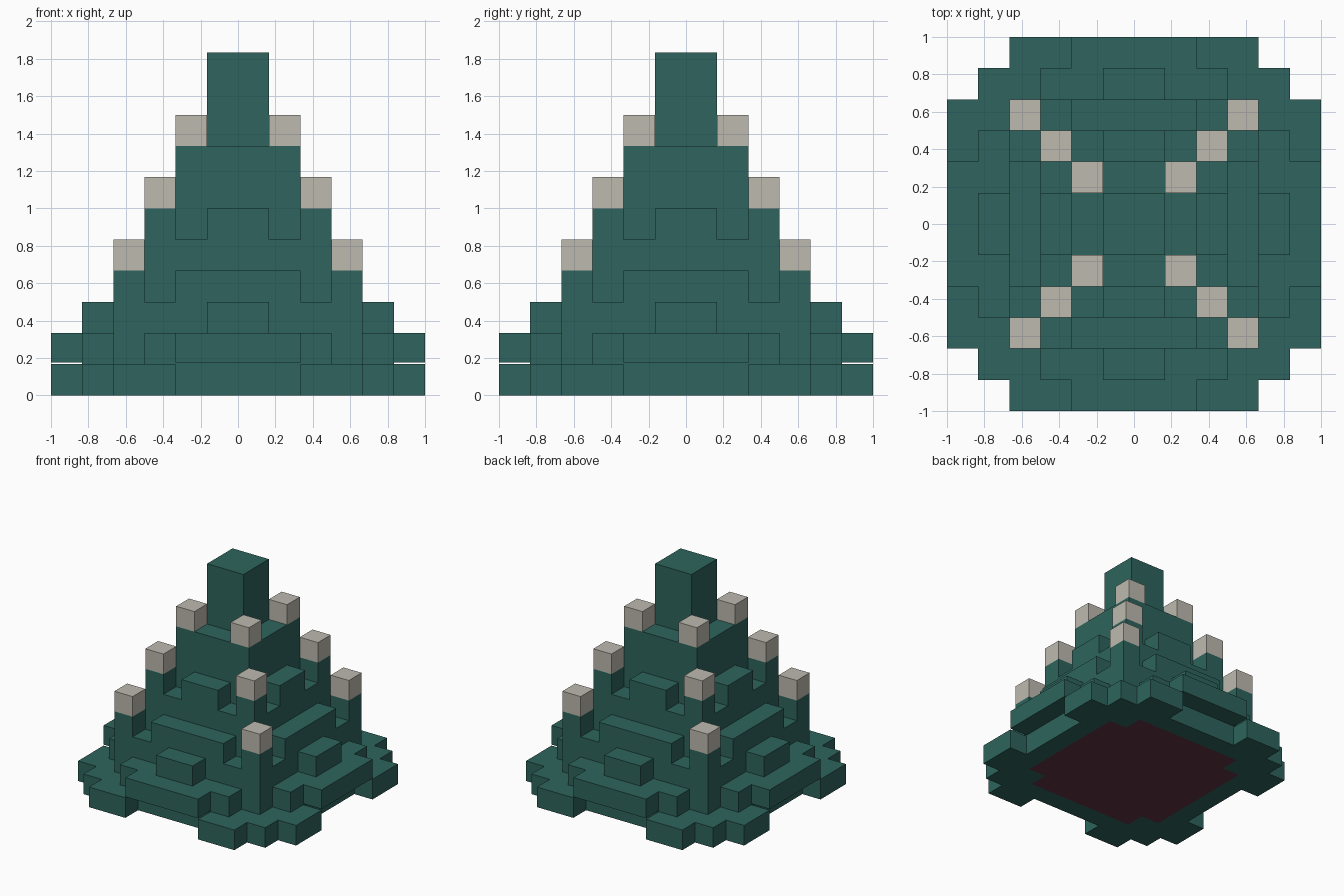
import bpy
import bmesh
from mathutils import Vector

U = 1 / 6  # size of one block

cube = bpy.data.objects.get("Cube")
if cube:
    bpy.data.objects.remove(cube, do_unlink=True)


def material(name, rgb):
    """Flat material from an 8-bit sRGB colour."""
    linear = [((c / 255 + 0.055) / 1.055) ** 2.4 for c in rgb] + [1]
    mat = bpy.data.materials.new(name)
    mat.use_nodes = True
    mat.diffuse_color = linear
    bsdf = mat.node_tree.nodes["Principled BSDF"]
    bsdf.inputs["Base Color"].default_value = linear
    bsdf.inputs["Roughness"].default_value = 0.9
    return mat


GREEN = material("dark_teal", (46, 100, 93))
STONE = material("pale_stone", (190, 186, 176))
WINE = material("dark_wine", (98, 50, 68))


def tier(name, bottom, top, keep, mats=(GREEN,), second=None):
    """Slab of blocks. Rules get a, b: the larger and smaller distance
    of a block from the two centre lines, so every tier is symmetric."""
    bm = bmesh.new()
    bmesh.ops.create_grid(bm, x_segments=12, y_segments=12, size=1)
    unwanted = []
    for face in bm.faces:
        c = face.calc_center_median() / U
        b, a = sorted((abs(c.x), abs(c.y)))
        if not keep(a, b):
            unwanted.append(face)
        elif second and second(a, b):
            face.material_index = 1
    bmesh.ops.delete(bm, geom=unwanted, context="FACES")
    bmesh.ops.dissolve_limit(bm, angle_limit=0.01, verts=bm.verts[:],
                             edges=bm.edges[:], delimit={"MATERIAL"})
    bmesh.ops.translate(bm, verts=bm.verts[:], vec=Vector((0, 0, bottom * U)))
    mesh = bpy.data.meshes.new(name)
    bm.to_mesh(mesh)
    bm.free()
    for mat in mats:
        mesh.materials.append(mat)
    obj = bpy.data.objects.new(name, mesh)
    bpy.context.collection.objects.link(obj)
    solid = obj.modifiers.new("thickness", "SOLIDIFY")
    solid.thickness = (top - bottom) * U
    solid.offset = 1
    return obj


# Base with outer feet and a coloured panel underneath
tier("base", 0, 1, lambda a, b: a < 5 or 2 < b < 4,
     (GREEN, WINE), lambda a, b: a < 4 and b < 3)

# Overhanging eaves in the middle of each side
tier("eaves", 1.05, 2, lambda a, b: a > 5 and b < 2)

# Stepped body
tier("lower_step", 1, 2, lambda a, b: a < 4 or (a < 5 and b < 3))
tier("lower_wall", 2, 3, lambda a, b: a < 4 or (a < 5 and b < 1))
tier("middle_step", 3, 4, lambda a, b: a < 3 or (a < 4 and b < 2))
tier("middle_wall", 4, 5, lambda a, b: a < 3)
tier("upper_step", 5, 6, lambda a, b: a < 2 or (a < 3 and b < 1))
tier("upper_wall", 6, 8, lambda a, b: a < 2)
tier("spire", 8, 11, lambda a, b: a < 1)

# Corner posts with pale caps climbing the diagonals
for label, r, height in (("lower", 3, 4), ("middle", 2, 6), ("upper", 1, 8)):
    def corner(a, b, r=r):
        return b > r and a < r + 1
    if r > 1:
        tier(label + "_corner_posts", height - 1, height, corner)
    tier(label + "_post_caps", height, height + 1, corner, (STONE,))
